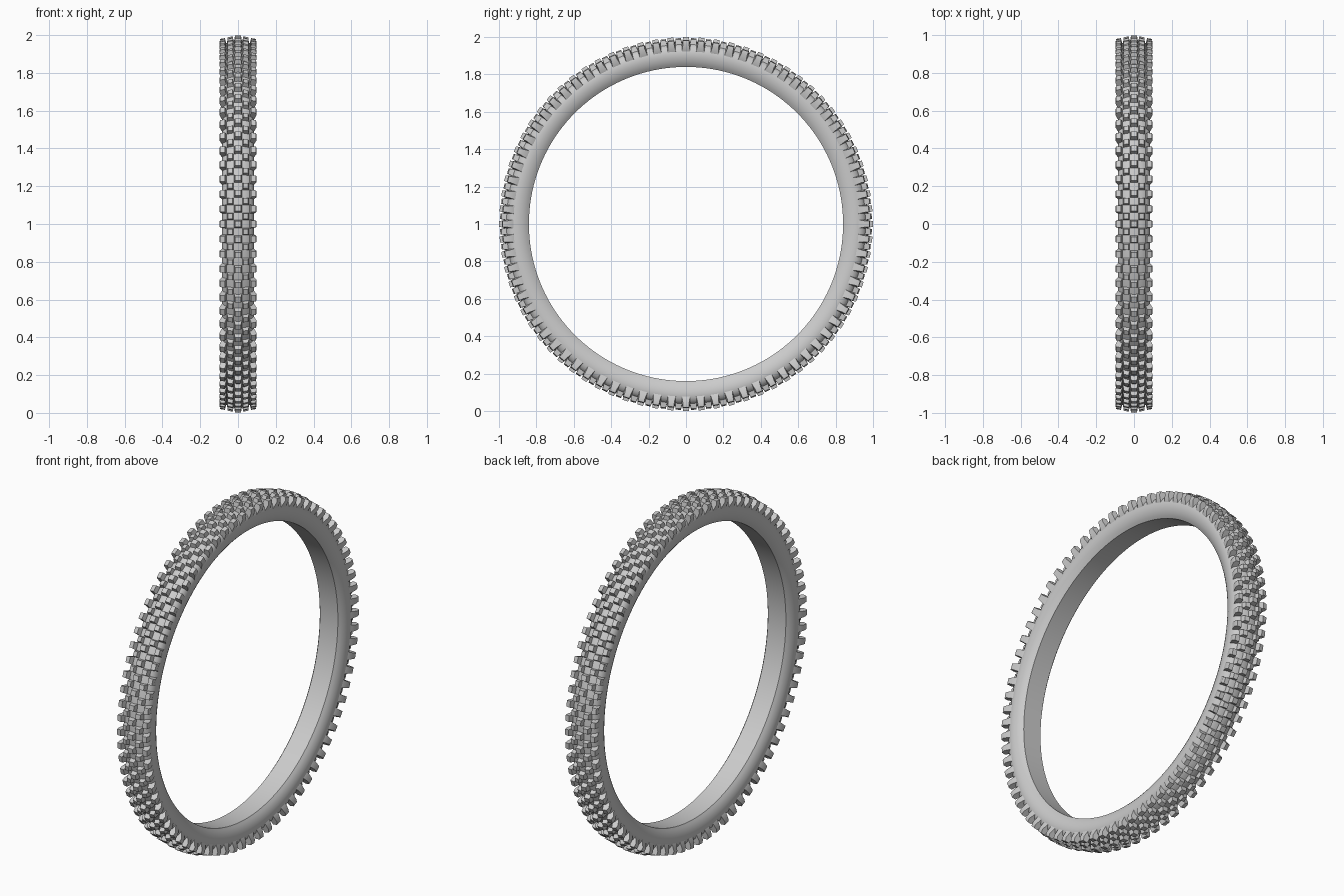
import bpy, bmesh
from math import sin, cos, tau, radians

if "Cube" in bpy.data.objects:
    bpy.data.objects.remove(bpy.data.objects["Cube"])

CZ = 1.0      # axle height
N = 76        # tread pitch count
SEG = 152     # carcass segments


def ring_point(x, r, a, t=0.0):
    # point at width x, radius r, angle a, shifted t along the rolling direction
    return (x, r * sin(a) + t * cos(a), CZ + r * cos(a) - t * sin(a))


def finish(bm, name):
    bmesh.ops.recalc_face_normals(bm, faces=bm.faces)
    me = bpy.data.meshes.new(name)
    bm.to_mesh(me)
    bm.free()
    ob = bpy.data.objects.new(name, me)
    bpy.context.collection.objects.link(ob)
    bpy.ops.object.select_all(action='DESELECT')
    bpy.context.view_layer.objects.active = ob
    ob.select_set(True)
    bpy.ops.object.shade_smooth_by_angle(angle=radians(35))


# Carcass: rounded casing with a flat inner band
half = [(0.058, 0.84), (0.068, 0.853), (0.077, 0.87), (0.083, 0.89),
        (0.085, 0.91), (0.082, 0.93), (0.074, 0.947), (0.060, 0.959),
        (0.042, 0.967), (0.021, 0.972), (0.0, 0.974)]
profile = half + [(-x, r) for x, r in reversed(half[:-1])]
bm = bmesh.new()
rings = [[bm.verts.new(ring_point(x, r, tau * i / SEG)) for x, r in profile]
         for i in range(SEG)]
for i in range(SEG):
    a, b = rings[i], rings[(i + 1) % SEG]
    for j in range(len(profile)):
        k = (j + 1) % len(profile)
        bm.faces.new((a[j], a[k], b[k], b[j]))
finish(bm, "tyre_casing")


def knob_row(name, section, phase, sides=(1, -1)):
    # section: (x, radius, half length) points, giving tapered blocks
    bm = bmesh.new()
    for i in range(N):
        a = tau * (i + phase) / N
        for s in sides:
            p = [bm.verts.new(ring_point(s * x, r, a, -h)) for x, r, h in section]
            q = [bm.verts.new(ring_point(s * x, r, a, h)) for x, r, h in section]
            bm.faces.new(p)
            bm.faces.new(q[::-1])
            for j in range(len(p)):
                k = (j + 1) % len(p)
                bm.faces.new((p[j], q[j], q[k], p[k]))
    finish(bm, name)


# Tread: centre blocks, staggered intermediate blocks, shoulder blocks
knob_row("centre_knobs", [(-0.021, 0.965, 0.022), (-0.016, 0.999, 0.015),
                          (0.016, 0.999, 0.015), (0.021, 0.965, 0.022)], 0.0, (1,))
knob_row("intermediate_knobs", [(0.022, 0.962, 0.020), (0.028, 0.994, 0.014),
                                (0.054, 0.988, 0.014), (0.060, 0.950, 0.020)], 0.5)
knob_row("shoulder_knobs", [(0.060, 0.950, 0.025), (0.070, 0.984, 0.018),
                            (0.095, 0.980, 0.017), (0.098, 0.960, 0.016),
                            (0.083, 0.922, 0.022)], 0.0)
